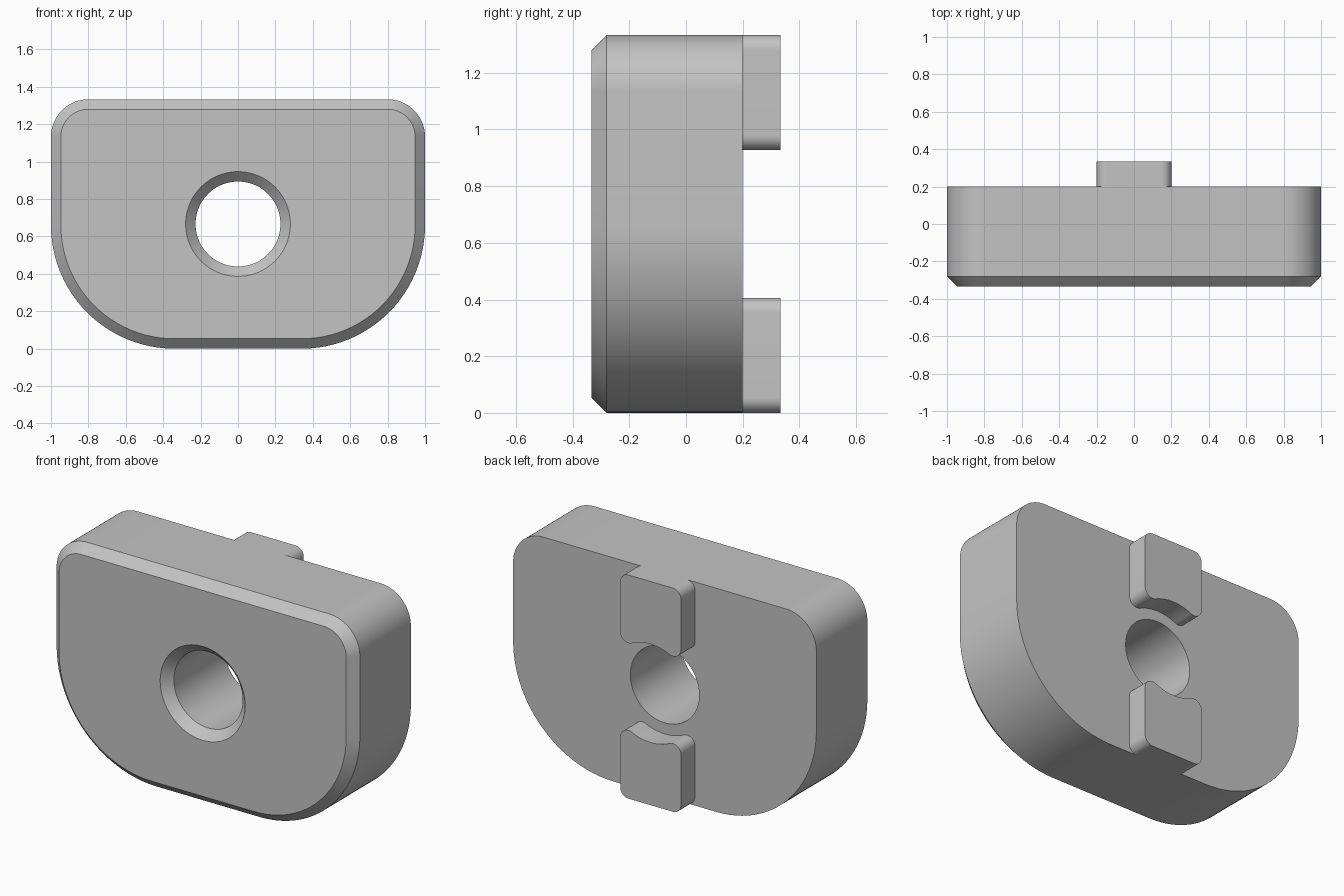
import bpy, bmesh
from math import pi, cos, sin, atan2, sqrt, radians

if "Cube" in bpy.data.objects:
    bpy.data.objects.remove(bpy.data.objects["Cube"], do_unlink=True)

HEIGHT = 1.333
MID = HEIGHT / 2
FRONT, BACK, TAB_BACK = -0.333, 0.2, 0.333
CHAMFER = 0.053

grey = bpy.data.materials.new("light grey")
grey.use_nodes = True
colour = (0.55, 0.55, 0.55, 1)
grey.diffuse_color = colour
grey.node_tree.nodes["Principled BSDF"].inputs["Base Color"].default_value = colour


def arc(cx, cz, r, start, end, steps=24):
    angles = [start + (end - start) * i / steps for i in range(steps + 1)]
    return [(cx + r * cos(a), cz + r * sin(a)) for a in angles]


def add_ring(bm, points, y):
    verts = [bm.verts.new((x, y, z)) for x, z in points]
    edges = [bm.edges.new((verts[i - 1], verts[i])) for i in range(len(verts))]
    return verts, edges


def skin(bm, rings):
    for (a, _), (b, _) in zip(rings, rings[1:]):
        for i in range(len(a)):
            bm.faces.new((a[i - 1], a[i], b[i], b[i - 1]))


def finish(bm, name):
    bmesh.ops.recalc_face_normals(bm, faces=bm.faces)
    mesh = bpy.data.meshes.new(name)
    bm.to_mesh(mesh)
    bm.free()
    mesh.materials.append(grey)
    obj = bpy.data.objects.new(name, mesh)
    bpy.context.collection.objects.link(obj)
    bpy.ops.object.select_all(action="DESELECT")
    obj.select_set(True)
    bpy.context.view_layer.objects.active = obj
    bpy.ops.object.shade_smooth_by_angle(angle=radians(30))


def body_outline(inset):
    # Small top corners, large bottom corners
    top, low = 0.2, 0.66
    x, z = 1 - top, HEIGHT - top
    return (arc(x, z, top - inset, 0, pi / 2)
            + arc(-x, z, top - inset, pi / 2, pi)
            + arc(low - 1, low, low - inset, pi, 1.5 * pi)
            + arc(1 - low, low, low - inset, 1.5 * pi, 2 * pi))


# Chamfered body with a countersunk through hole
bm = bmesh.new()
outer = [add_ring(bm, body_outline(inset), y)
         for inset, y in ((0, BACK), (0, FRONT + CHAMFER), (CHAMFER, FRONT))]
hole = [add_ring(bm, arc(0, MID, r, 0, 2 * pi, 96)[:-1], y)
        for r, y in ((0.227, BACK), (0.227, FRONT + CHAMFER), (0.28, FRONT))]
skin(bm, outer)
skin(bm, hole)
for end, normal in ((0, (0, 1, 0)), (-1, (0, -1, 0))):
    bmesh.ops.triangle_fill(bm, use_beauty=True, normal=normal,
                            edges=outer[end][1] + hole[end][1])
finish(bm, "body")

# Locating tabs with rounded corners and a concave edge around the hole
fillet, relief = 0.053, 0.293
fx = 0.2 - fillet
rise = sqrt((relief + fillet) ** 2 - fx ** 2)
phi = atan2(rise, fx)
top_z = HEIGHT - fillet
tab = (arc(0, MID, relief, pi - phi, phi)
       + arc(fx, MID + rise, fillet, pi + phi, 2 * pi)[1:]
       + arc(fx, top_z, fillet, 0, pi / 2)
       + arc(-fx, top_z, fillet, pi / 2, pi)
       + arc(-fx, MID + rise, fillet, pi, 2 * pi - phi)[:-1])
for name, flip in (("upper_tab", False), ("lower_tab", True)):
    points = [(x, HEIGHT - z) for x, z in tab] if flip else tab
    bm = bmesh.new()
    rings = [add_ring(bm, points, y) for y in (BACK, TAB_BACK)]
    skin(bm, rings)
    bm.faces.new(rings[1][0])
    finish(bm, name)
